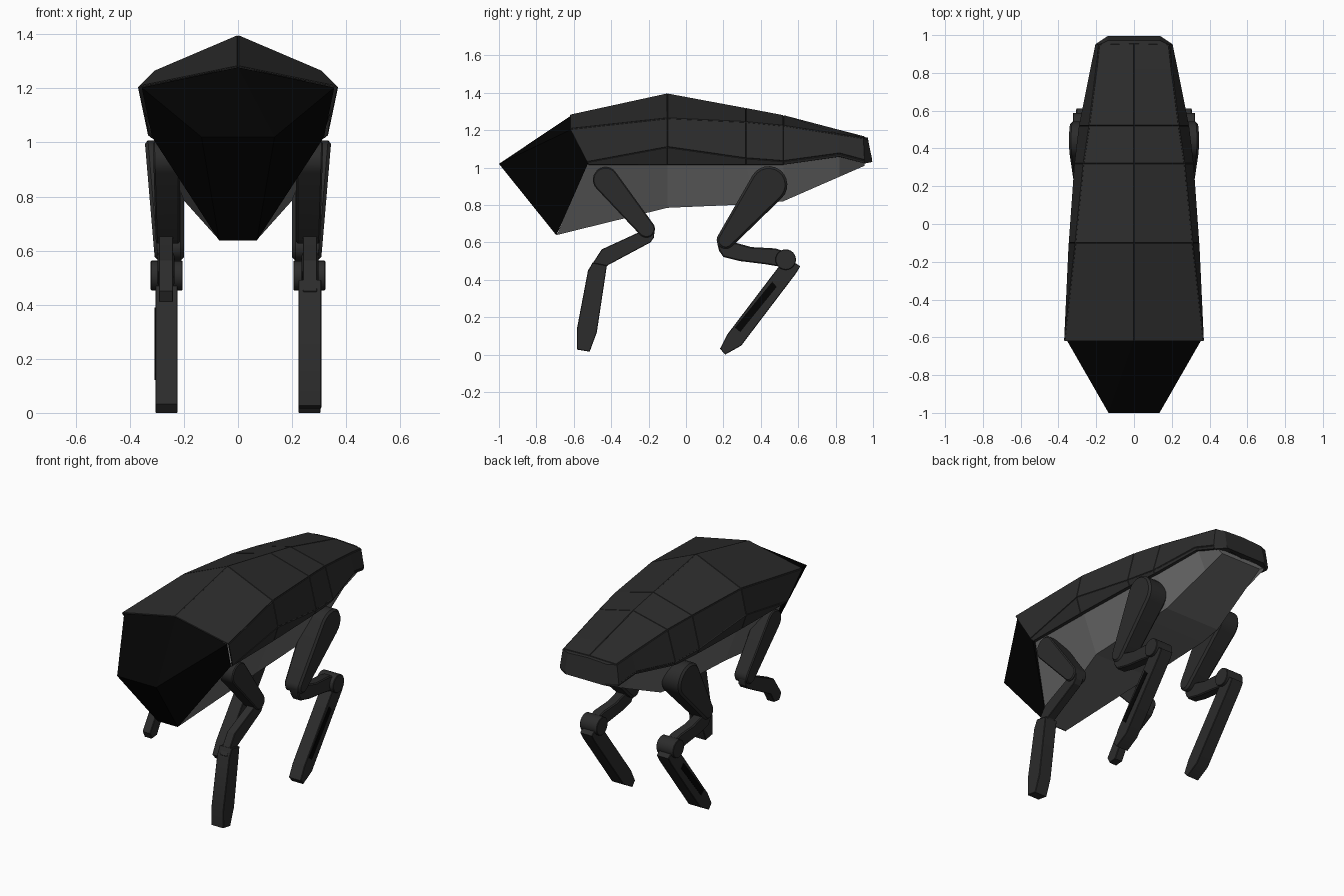
import bpy, bmesh, math
from mathutils import Vector

if "Cube" in bpy.data.objects:
    bpy.data.objects.remove(bpy.data.objects["Cube"])


def material(name, v):
    m = bpy.data.materials.new(name)
    m.diffuse_color = (v, v, v, 1)
    m.use_nodes = True
    m.node_tree.nodes["Principled BSDF"].inputs["Base Color"].default_value = m.diffuse_color
    return m


DARK = material("dark_shell", 0.025)
BLACK = material("black_glass", 0.001)
GREY = material("belly_grey", 0.14)


def finish(name, bm, mat, mirror=True, smooth=False):
    me = bpy.data.meshes.new(name)
    bm.to_mesh(me)
    bm.free()
    ob = bpy.data.objects.new(name, me)
    bpy.context.collection.objects.link(ob)
    me.materials.append(mat)
    if smooth:
        bpy.ops.object.select_all(action='DESELECT')
        ob.select_set(True)
        bpy.context.view_layer.objects.active = ob
        bpy.ops.object.shade_smooth_by_angle(angle=math.radians(25))
    if mirror:
        ob.modifiers.new("mirror", 'MIRROR')
    return ob


def loft(bm, stations):
    """Skin quads between half cross-sections; returns rows of faces."""
    rings = [[bm.verts.new(p) for p in s] for s in stations]
    rows = []
    for a, b in zip(rings, rings[1:]):
        rows.append([bm.faces.new((a[i], a[i + 1], b[i + 1], b[i]))
                     for i in range(len(a) - 1)])
    return rings, rows


def prism(name, pts, x0, x1, mat=DARK, taper=0.0, bevel=0.006, mirror=True):
    """Side profile (y, z) given thickness in x; outer side may taper downwards."""
    bm = bmesh.new()
    top = max(z for _, z in pts)
    inner = [bm.verts.new((x0, y, z)) for y, z in pts]
    outer = [bm.verts.new((x1 - taper * (top - z), y, z)) for y, z in pts]
    caps = [bm.faces.new(inner), bm.faces.new(outer[::-1])]
    n = len(pts)
    for i in range(n):
        j = (i + 1) % n
        bm.faces.new((inner[i], outer[i], outer[j], inner[j]))
    bmesh.ops.recalc_face_normals(bm, faces=bm.faces)
    if bevel:
        edges = list({e for f in caps for e in f.edges})
        bmesh.ops.bevel(bm, geom=edges, offset=bevel, segments=1, affect='EDGES')
    return finish(name, bm, mat, mirror, smooth=True)


def capsule(c1, r1, c2, r2, n=12):
    """Outline of two circles joined by their tangents."""
    d = Vector(c2) - Vector(c1)
    a = math.atan2(d.y, d.x)
    b = math.acos((r1 - r2) / d.length)
    pts = []
    for c, r, s, e in ((c1, r1, a + b, a + 2 * math.pi - b), (c2, r2, a - b, a + b)):
        for i in range(n + 1):
            t = s + (e - s) * i / n
            pts.append((c[0] + r * math.cos(t), c[1] + r * math.sin(t)))
    return pts


def disc(c, r, n=24):
    return [(c[0] + r * math.cos(2 * math.pi * i / n),
             c[1] + r * math.sin(2 * math.pi * i / n)) for i in range(n)]


# Upper shell: ridge, shoulder, side fold, lower edge at each station
shell = [
    [(0, -.62, 1.28), (.366, -.62, 1.205), (.33, -.53, 1.03), (.315, -.52, 1.015)],
    [(0, -.1, 1.393), (.308, -.1, 1.262), (.342, -.1, 1.11), (.312, -.1, 1.015)],
    [(0, .32, 1.315), (.265, .32, 1.242), (.312, .32, 1.05), (.298, .32, 1.015)],
    [(0, .52, 1.277), (.235, .52, 1.222), (.288, .52, 1.035), (.28, .52, 1.015)],
    [(0, .82, 1.198), (.198, .82, 1.176), (.228, .82, 1.075), (.22, .82, 1.058)],
    [(0, .955, 1.163), (.183, .95, 1.155), (.2, .955, 1.04), (.19, .955, 1.022)],
    [(0, .972, 1.16), (.135, .972, 1.153), (.14, .995, 1.045), (.135, .996, 1.03)],
]
for s in shell:                       # turned-in lip
    x, y, z = s[-1]
    s.append((x - .06, y - (.04 if y > .9 else 0), z + .012))
bm = bmesh.new()
rings, rows = loft(bm, shell)
end = rings[-1]
foot = bm.verts.new((0, .996, 1.03))
bm.faces.new((end[0], end[1], end[2], end[3], foot))
low = bm.verts.new((0, .955, 1.03))
bm.faces.new((foot, end[3], end[4], low))
bmesh.ops.recalc_face_normals(bm, faces=bm.faces)
if rows[0][0].normal.z < 0:
    bmesh.ops.reverse_faces(bm, faces=bm.faces)
# narrow grooves between panels
panels = [[f] for row in rows[:3] for f in row[:3]]
panels += [[rows[3][i], rows[4][i]] for i in range(3)]
for p in panels:
    bmesh.ops.inset_region(bm, faces=p, thickness=.003, depth=.004, use_boundary=True)
finish("upper_shell", bm, DARK)

# Belly: bottom edge and top edge at each station
belly = [((.07, -.69, .64), (.305, -.53, 1.03)), ((.2, -.1, .785), (.295, -.1, 1.03)),
         ((.2, .37, .805), (.28, .32, 1.03)), ((.19, .52, .82), (.262, .52, 1.03)),
         ((.155, .82, .951), (.21, .82, 1.07)), ((.14, .955, 1.01), (.185, .955, 1.035))]
bm = bmesh.new()
rings, _ = loft(bm, [[(0, b[1], b[2]), b, t, (0, t[1], t[2])] for b, t in belly])
bm.faces.new(rings[0])
bm.faces.new(rings[-1])
bmesh.ops.recalc_face_normals(bm, faces=bm.faces)
finish("belly", bm, GREY)

# Faceted black face
bm = bmesh.new()
bm.verts.new((0, -.615, 1.278))
for s in (-1, 1):
    for p in ((.135, -1, 1.02), (.356, -.615, 1.203), (.318, -.525, 1.02), (.07, -.693, .638)):
        bm.verts.new((s * p[0], p[1], p[2]))
bmesh.ops.convex_hull(bm, input=bm.verts)
finish("face_visor", bm, BLACK, mirror=False)

# Front legs; only the right one carries a shin, the left ends in the bare forearm
prism("front_upper_leg", capsule((-.43, .935), .068, (-.212, .672), .046), .215, .315, taper=.03)
prism("front_forearm", [(-.168, .66), (-.172, .625), (-.19, .60), (-.42, .477), (-.455, .415),
                        (-.505, .41), (-.525, .45), (-.45, .563), (-.25, .655), (-.2, .69),
                        (-.175, .695)], .24, .293, bevel=.003)
prism("front_right_shin", [(-.525, .445), (-.584, .134), (-.583, .027), (-.515, .016),
                           (-.477, .118), (-.423, .477), (-.5, .492)],
      .223, .308, bevel=.003, mirror=False)

# Rear legs
prism("rear_thigh", capsule((.442, .908), .1, (.212, .612), .048), .2, .345, taper=.085, bevel=.012)
prism("rear_link", [(.166, .6), (.177, .555), (.2, .522), (.29, .5), (.42, .484), (.504, .47),
                    (.535, .55), (.477, .568), (.35, .575), (.26, .6)], .235, .298)
prism("rear_hock", disc((.533, .508), .055), .205, .323, bevel=.003)
prism("rear_shin", [(.611, .472), (.585, .43), (.295, .048), (.209, .0), (.182, .032),
                    (.22, .107), (.488, .46), (.52, .5), (.57, .5)], .223, .306, bevel=.003)
prism("rear_shin_slot", [(.461, .39), (.485, .362), (.29, .121), (.261, .145)],
      .298, .308, BLACK, bevel=0)
